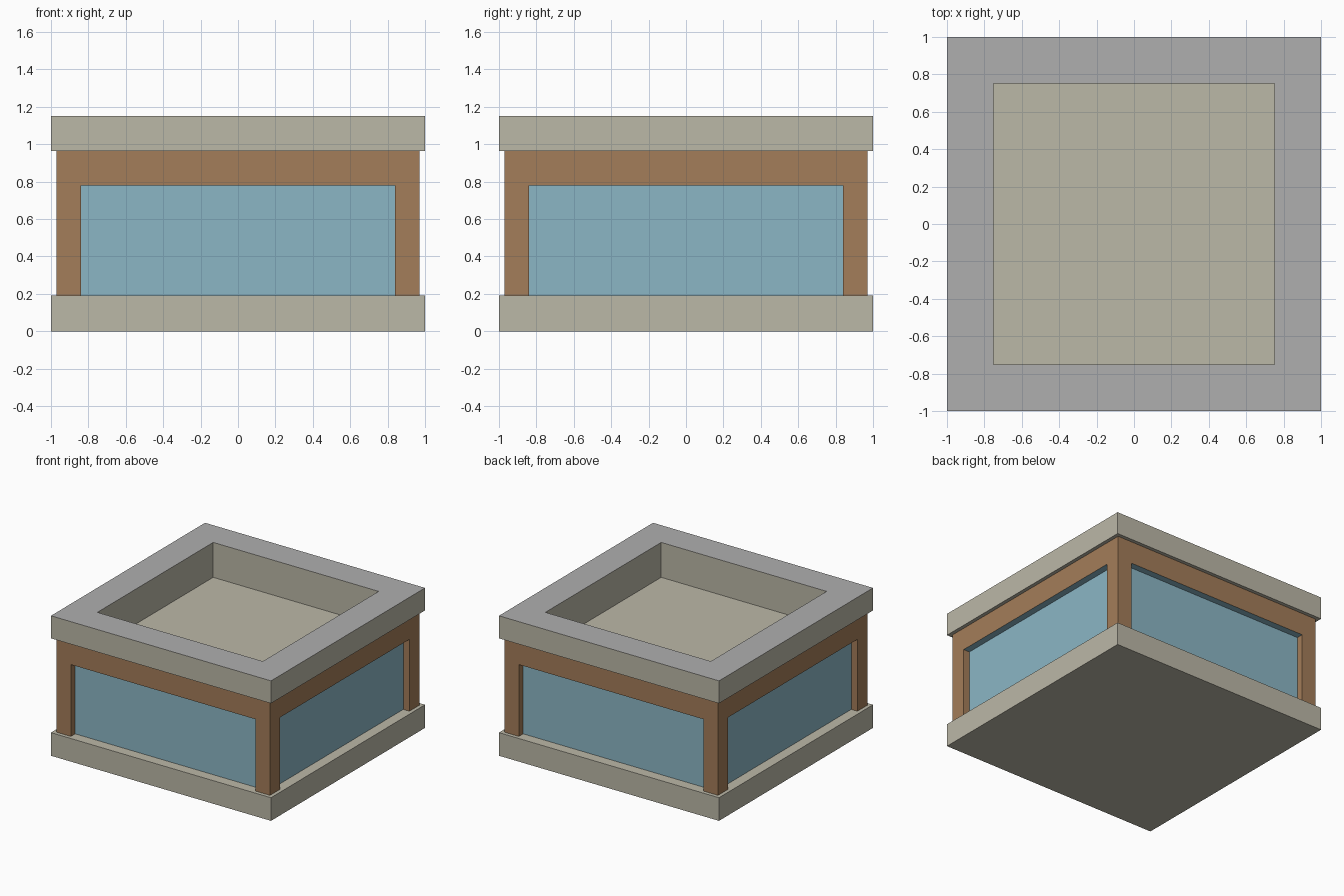
import bpy, bmesh
from math import pi
from mathutils import Matrix

if "Cube" in bpy.data.objects:
    bpy.data.objects.remove(bpy.data.objects["Cube"])

def material(name, rgb):
    m = bpy.data.materials.new(name)
    m.diffuse_color = (*rgb, 1)
    m.use_nodes = True
    m.node_tree.nodes["Principled BSDF"].inputs["Base Color"].default_value = m.diffuse_color
    return m

STONE = material("stone", (0.50, 0.48, 0.39))
WOOD = material("wood", (0.37, 0.205, 0.10))
GLASS = material("glass", (0.26, 0.47, 0.56))
GREY = material("roof_grey", (0.43, 0.43, 0.43))

def four_sided(name, quads, mats):
    """Repeat the front side's faces around z, then weld the corners."""
    bm = bmesh.new()
    for k in range(4):
        turn = Matrix.Rotation(k * pi / 2, 4, 'Z')
        for pts, slot in quads:
            f = bm.faces.new([bm.verts.new(turn @ Matrix.Translation(p).translation) for p in pts])
            f.material_index = slot
    bmesh.ops.remove_doubles(bm, verts=bm.verts, dist=1e-4)
    # cap any open square left in the middle (slab tops, deck)
    return finish(name, bm, mats)

def finish(name, bm, mats):
    me = bpy.data.meshes.new(name)
    bm.to_mesh(me)
    bm.free()
    for m in mats:
        me.materials.append(m)
    ob = bpy.data.objects.new(name, me)
    bpy.context.collection.objects.link(ob)
    return ob

def box(name, half, z0, z1, mat):
    bm = bmesh.new()
    bmesh.ops.create_cube(bm, size=1, matrix=Matrix.Translation((0, 0, (z0 + z1) / 2))
                          @ Matrix.Diagonal((2 * half, 2 * half, z1 - z0, 1)))
    return finish(name, bm, [mat])

def band(r0, z0, r1, z1):
    """Mitred strip of the front side between two square rings."""
    return [(-r0, -r0, z0), (r0, -r0, z0), (r1, -r1, z1), (-r1, -r1, z1)]

Z_BASE, Z_HEAD, Z_EAVE, Z_TOP, Z_DECK = 0.19, 0.78, 0.965, 1.15, 0.863
WALL, OPEN, PANE, INNER = 0.97, 0.84, 0.914, 0.752

# Floor slab
box("base_slab", 1.0, 0, Z_BASE, STONE)

# Timber frame: arch-shaped front, jambs and head reveal on each side
w, o, p = -WALL, OPEN, -PANE
four_sided("wall_frame", [
    ([(-WALL, w, Z_BASE), (-o, w, Z_BASE), (-o, w, Z_HEAD), (o, w, Z_HEAD),
      (o, w, Z_BASE), (WALL, w, Z_BASE), (WALL, w, Z_EAVE), (-WALL, w, Z_EAVE)], 0),
    ([(-o, w, Z_BASE), (-o, p, Z_BASE), (-o, p, Z_HEAD), (-o, w, Z_HEAD)], 0),
    ([(o, p, Z_BASE), (o, w, Z_BASE), (o, w, Z_HEAD), (o, p, Z_HEAD)], 0),
    ([(-o, w, Z_HEAD), (-o, p, Z_HEAD), (o, p, Z_HEAD), (o, w, Z_HEAD)], 1),
], [WOOD, GLASS])

# Recessed window panes
four_sided("window_panes", [
    ([(-o, p, Z_BASE), (o, p, Z_BASE), (o, p, Z_HEAD), (-o, p, Z_HEAD)], 0)], [GLASS])

# Parapet: soffit, outer face, grey coping, inner face
four_sided("roof_parapet", [
    (band(INNER, Z_EAVE, 1, Z_EAVE), 0),
    (band(1, Z_EAVE, 1, Z_TOP), 0),
    (band(1, Z_TOP, INNER, Z_TOP), 1),
    (band(INNER, Z_TOP, INNER, Z_DECK), 0),
], [STONE, GREY])

# Sunken roof deck
box("roof_deck", INNER, Z_DECK - 0.05, Z_DECK, STONE)
